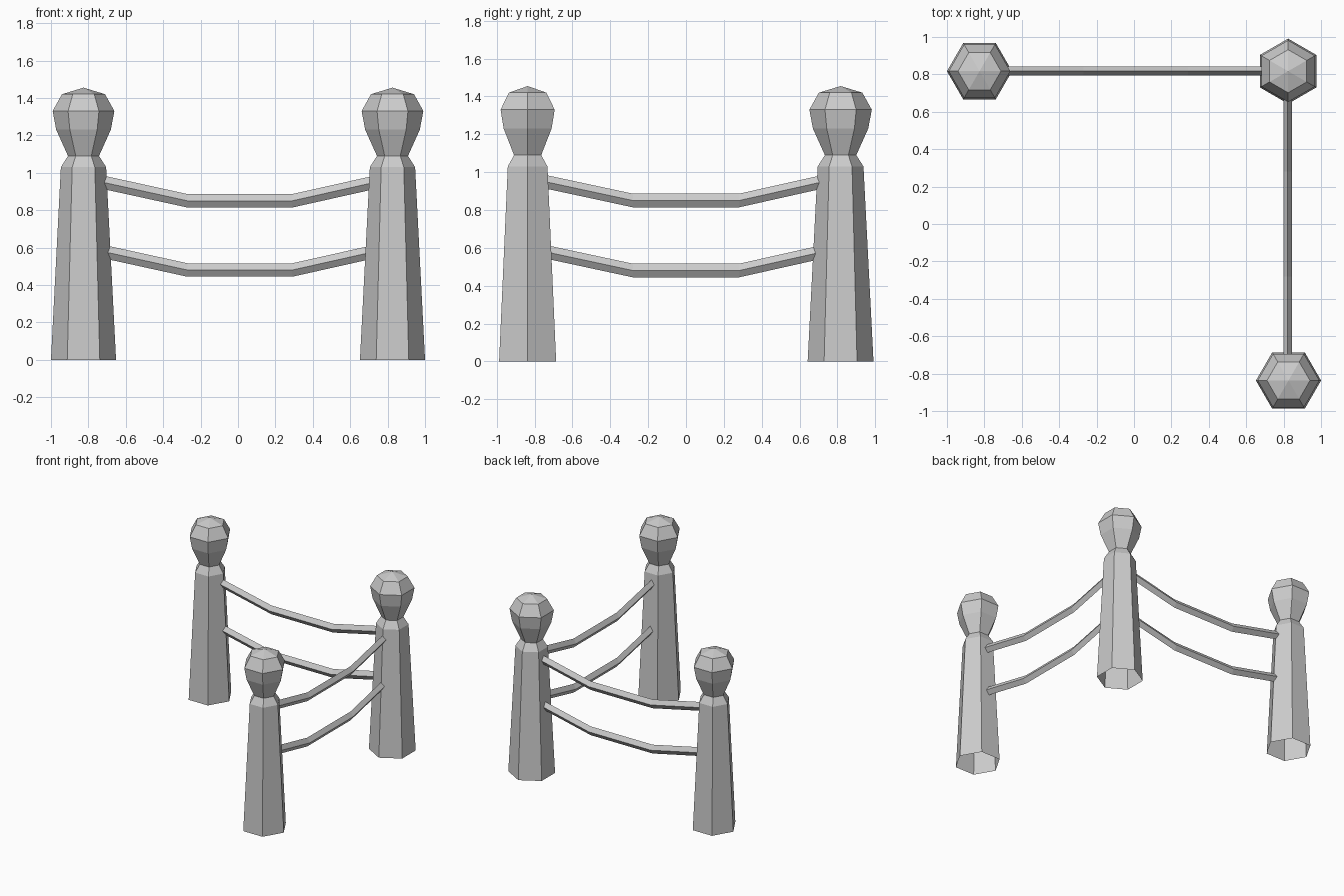
import bpy, math

if "Cube" in bpy.data.objects:
    bpy.data.objects.remove(bpy.data.objects["Cube"])

# Post silhouette: (radius, height)
POST = [(0.174, 0), (0.121, 1.03), (0.083, 1.09), (0.146, 1.23),
        (0.165, 1.33), (0.115, 1.42)]
APEX = 1.455
SIDES = 6


def make_object(name, verts, faces):
    mesh = bpy.data.meshes.new(name)
    mesh.from_pydata(verts, [], faces)
    mesh.update()
    obj = bpy.data.objects.new(name, mesh)
    bpy.context.collection.objects.link(obj)
    return obj


def bridge(rings, n):
    """Quads joining consecutive rings of n vertices."""
    return [(r * n + i, r * n + (i + 1) % n,
             (r + 1) * n + (i + 1) % n, (r + 1) * n + i)
            for r in range(rings - 1) for i in range(n)]


def make_post(name, x, y, turn):
    """Tapered six-sided post with a faceted knob, open underneath."""
    verts = []
    for r, z in POST:
        for i in range(SIDES):
            a = turn + i * math.tau / SIDES
            verts.append((r * math.cos(a), r * math.sin(a), z))
    verts.append((0, 0, APEX))
    faces = bridge(len(POST), SIDES)
    top = (len(POST) - 1) * SIDES
    faces += [(top + i, top + (i + 1) % SIDES, len(verts) - 1)
              for i in range(SIDES)]
    make_object(name, verts, faces).location = (x, y, 0)


def make_rope(name, path, place):
    """Diamond section swept along a sagging (distance, height) path."""
    section = [(0, -0.036), (0.024, 0), (0, 0.036), (-0.024, 0)]
    verts = [place(t, s, z + h) for t, z in path for s, h in section]
    faces = bridge(len(path), 4)
    last = (len(path) - 1) * 4
    faces += [(3, 2, 1, 0), tuple(last + i for i in range(4))]
    obj = make_object(name, verts, faces)
    # consistent outward normals
    import bmesh
    bm = bmesh.new()
    bm.from_mesh(obj.data)
    bmesh.ops.recalc_face_normals(bm, faces=bm.faces)
    bm.to_mesh(obj.data)
    bm.free()


# Posts: two ends and the corner
make_post("left_post", -0.826, 0.817, 0)
make_post("corner_post", 0.824, 0.817, math.radians(30))
make_post("front_post", 0.826, -0.837, 0)

# Two sagging ropes on each side of the corner
for label, z in (("upper", 0.85), ("lower", 0.48)):
    make_rope(label + "_back_rope",
              [(-0.74, z + 0.103), (-0.27, z), (0.29, z), (0.75, z + 0.103)],
              lambda t, s, h: (t, 0.817 + s, h))
    make_rope(label + "_side_rope",
              [(-0.76, z + 0.103), (-0.28, z), (0.28, z), (0.74, z + 0.103)],
              lambda t, s, h: (0.822 + s, t, h))
